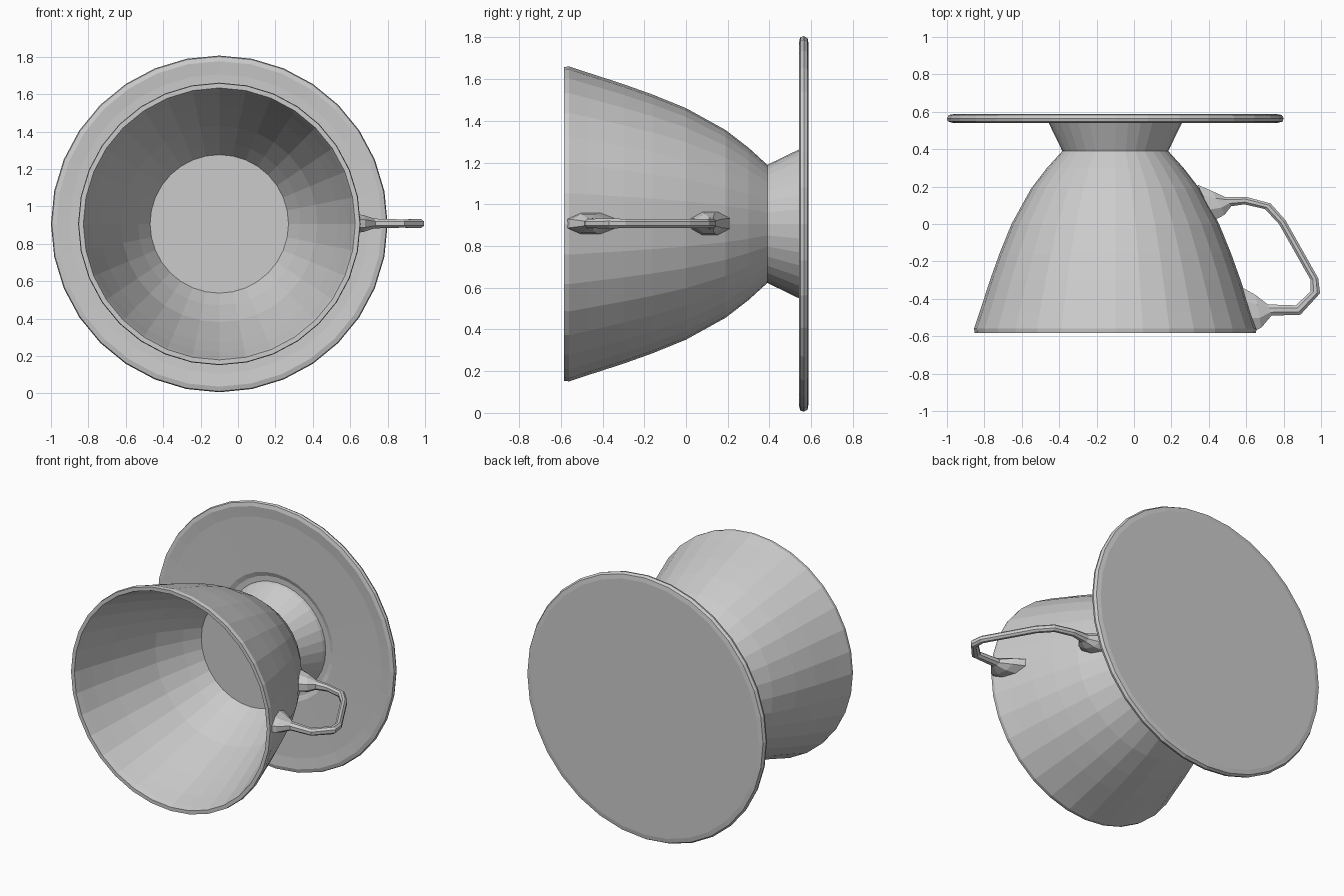
import bpy, bmesh, math

CX, CZ = -0.1, 0.906   # axis of the cup and saucer runs along y


def make_object(name, bm):
    bmesh.ops.recalc_face_normals(bm, faces=bm.faces)
    mesh = bpy.data.meshes.new(name)
    bm.to_mesh(mesh)
    bm.free()
    obj = bpy.data.objects.new(name, mesh)
    bpy.context.collection.objects.link(obj)
    return obj


def loft(name, rings):
    """Skin a list of point rings and cap both ends."""
    bm = bmesh.new()
    loops = [[bm.verts.new(p) for p in ring] for ring in rings]
    n = len(loops[0])
    for a, b in zip(loops, loops[1:]):
        for i in range(n):
            j = (i + 1) % n
            bm.faces.new((a[i], a[j], b[j], b[i]))
    bm.faces.new(loops[0])
    bm.faces.new(loops[-1])
    return make_object(name, bm)


def lathe(name, profile, sides):
    """Turn (radius, y) points around the y axis line."""
    angles = [2 * math.pi * i / sides for i in range(sides)]
    return loft(name, [[(CX + r * math.cos(a), y, CZ + r * math.sin(a))
                        for a in angles] for r, y in profile])


# Saucer: thin disc with a shallow well around the foot
lathe("saucer", [(0.40, 0.568), (0.43, 0.556), (0.80, 0.548), (0.87, 0.541),
                 (0.895, 0.548), (0.90, 0.565), (0.89, 0.583), (0.86, 0.588)], 32)

# Cup bowl with its flared foot: outside up to the rim, then down inside
lathe("cup", [(0.365, 0.568), (0.36, 0.548), (0.283, 0.39), (0.365, 0.30),
              (0.45, 0.19), (0.555, 0.0), (0.62, -0.16), (0.67, -0.30),
              (0.725, -0.47), (0.755, -0.56), (0.752, -0.584), (0.727, -0.584),
              (0.715, -0.55), (0.685, -0.45), (0.635, -0.30), (0.525, 0.0),
              (0.435, 0.17), (0.37, 0.275)], 32)

# Handle: outer edge point, inner edge point and half thickness per station
stations = [
    ((0.34, 0.21), (0.43, 0.02), 0.055),
    ((0.42, 0.175), (0.485, 0.05), 0.048),
    ((0.485, 0.145), (0.52, 0.095), 0.030),
    ((0.60, 0.145), (0.59, 0.105), 0.022),
    ((0.73, 0.11), (0.70, 0.08), 0.022),
    ((0.81, 0.02), (0.775, 0.00), 0.022),
    ((0.985, -0.29), (0.945, -0.30), 0.022),
    ((0.995, -0.37), (0.945, -0.36), 0.024),
    ((0.89, -0.485), (0.865, -0.435), 0.022),
    ((0.735, -0.49), (0.715, -0.43), 0.026),
    ((0.68, -0.555), (0.65, -0.38), 0.045),
    ((0.635, -0.575), (0.58, -0.34), 0.052),
]
# Cross-section: blend from outer (0) to inner (1), and height factor
section = [(0, 0.45), (0.3, 1), (0.7, 1), (1, 0.45),
           (1, -0.45), (0.7, -1), (0.3, -1), (0, -0.45)]
loft("handle", [[(o[0] + (i[0] - o[0]) * t, o[1] + (i[1] - o[1]) * t, 0.908 + h * k)
                 for t, k in section] for o, i, h in stations])
